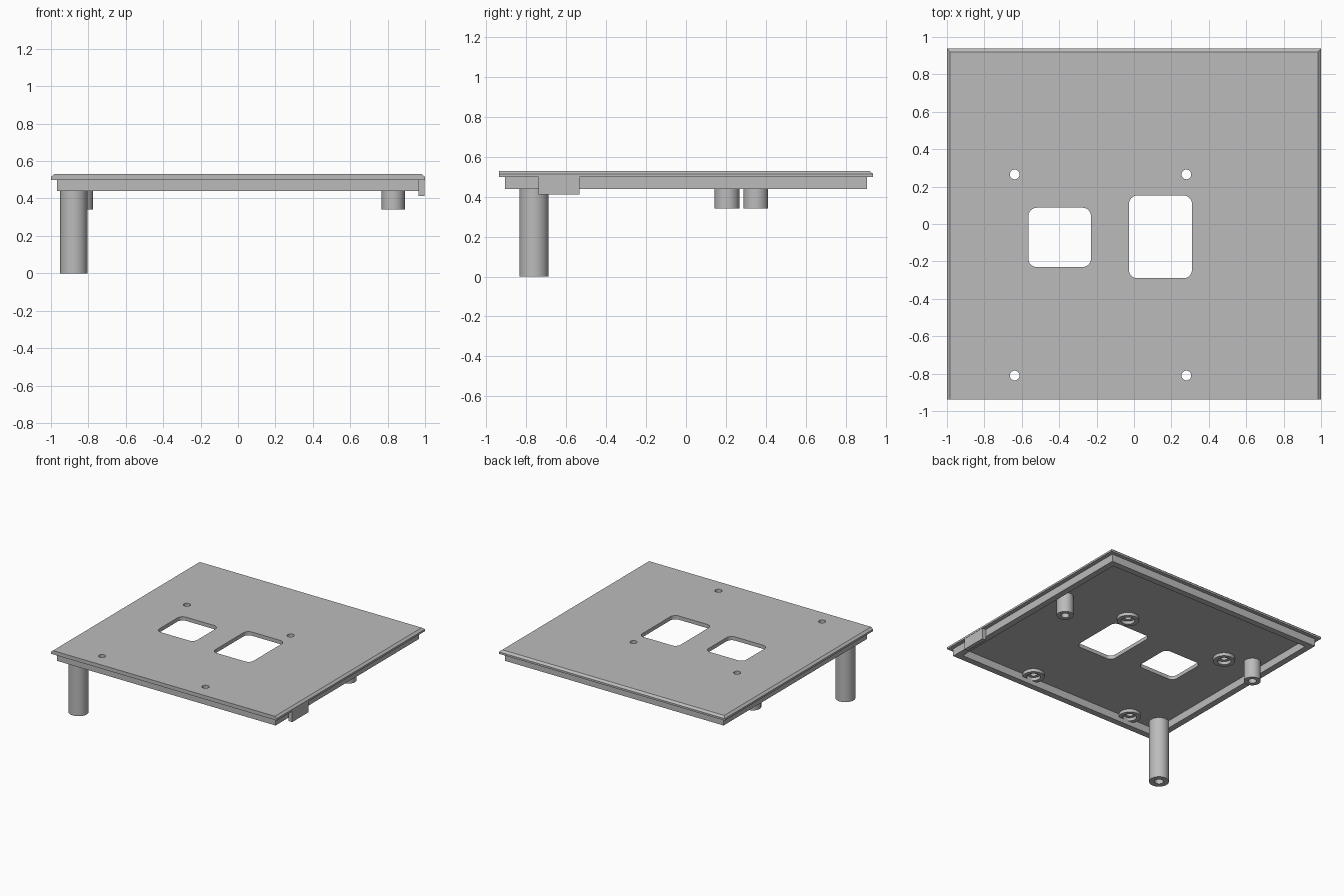
import bpy, bmesh, math

if "Cube" in bpy.data.objects:
    bpy.data.objects.remove(bpy.data.objects["Cube"])

grey = bpy.data.materials.new("plain grey")
grey.diffuse_color = (0.5, 0.5, 0.5, 1)
grey.use_nodes = True
grey.node_tree.nodes["Principled BSDF"].inputs["Base Color"].default_value = grey.diffuse_color


def finish(name, bm, smooth=False):
    bmesh.ops.remove_doubles(bm, verts=bm.verts, dist=1e-5)
    bmesh.ops.recalc_face_normals(bm, faces=bm.faces)
    me = bpy.data.meshes.new(name)
    bm.to_mesh(me)
    bm.free()
    ob = bpy.data.objects.new(name, me)
    bpy.context.collection.objects.link(ob)
    me.materials.append(grey)
    if smooth:
        bpy.ops.object.select_all(action='DESELECT')
        ob.select_set(True)
        bpy.context.view_layer.objects.active = ob
        bpy.ops.object.shade_smooth_by_angle(angle=math.radians(35))
    return ob


def loft(name, rings, closed=False, smooth=False):
    """Skin a list of equal-length point rings; cap the ends unless closed."""
    bm = bmesh.new()
    vs = [[bm.verts.new(p) for p in r] for r in rings]
    n = len(vs[0])
    pairs = list(zip(vs, vs[1:])) + ([(vs[-1], vs[0])] if closed else [])
    for a, b in pairs:
        for i in range(n):
            j = (i + 1) % n
            bm.faces.new((a[i], a[j], b[j], b[i]))
    if not closed:
        bm.faces.new(vs[0])
        bm.faces.new(vs[-1])
    return finish(name, bm, smooth)


def rect(x0, x1, y0, y1, z):
    return [(x0, y0, z), (x1, y0, z), (x1, y1, z), (x0, y1, z)]


def circle(x, y, r, z, n=40):
    return [(x + r * math.cos(2 * math.pi * i / n),
             y + r * math.sin(2 * math.pi * i / n), z) for i in range(n)]


def round_rect(x0, x1, y0, y1, r, z, n=8):
    pts = []
    corners = [(x1 - r, y1 - r), (x0 + r, y1 - r), (x0 + r, y0 + r), (x1 - r, y0 + r)]
    for k, (cx, cy) in enumerate(corners):
        for i in range(n + 1):
            a = math.pi / 2 * (k + i / n)
            pts.append((cx + r * math.cos(a), cy + r * math.sin(a), z))
    return pts


def cut(target, tool):
    tool.hide_render = True
    tool.hide_viewport = True
    mod = target.modifiers.new("cut", 'BOOLEAN')
    mod.operation = 'DIFFERENCE'
    mod.solver = 'EXACT'
    mod.object = tool


# Cover plate, chamfered along the sides and back
plate = loft("cover_plate", [
    rect(-1, 1, -0.937, 0.937, 0.50),
    rect(-1, 1, -0.937, 0.937, 0.515),
    rect(-0.983, 0.983, -0.937, 0.92, 0.53)])

# Two rounded windows
for x0, x1, y0, y1 in [(-0.565, -0.23, -0.23, 0.087), (-0.027, 0.31, -0.29, 0.152)]:
    cut(plate, loft("window_cutter",
                    [round_rect(x0, x1, y0, y1, 0.045, z) for z in (0.4, 0.6)]))

# Screw holes, each with a raised collar underneath
for x in (-0.638, 0.28):
    for y in (-0.81, 0.265):
        cut(plate, loft("screw_hole_cutter", [circle(x, y, 0.026, z) for z in (0.4, 0.6)]))
        loft("screw_collar", [circle(x, y, r, z) for r, z in
                              ((0.08, 0.50), (0.08, 0.475), (0.05, 0.475), (0.05, 0.50))],
             closed=True, smooth=True)

# Rim wall under the plate
ox, oy, t = 0.967, 0.906, 0.05
loft("rim", [rect(-ox + d, ox - d, -oy + d, oy - d, z)
             for d, z in ((0, 0.50), (0, 0.44), (t, 0.44), (t, 0.50))], closed=True)

# Side tab
loft("side_tab", [rect(0.965, 0.998, -0.74, -0.535, z) for z in (0.412, 0.50)])

# Hollow posts: long corner leg and two short standoffs
for name, x, y, r, z0, bore, depth in [
        ("corner_leg", -0.878, -0.762, 0.073, 0.0, 0.032, 0.3),
        ("right_standoff", 0.83, 0.205, 0.062, 0.342, 0.03, 0.12),
        ("left_standoff", -0.836, 0.35, 0.062, 0.342, 0.03, 0.12)]:
    loft(name, [circle(x, y, rr, z) for rr, z in
                ((r, 0.50), (r, z0), (bore, z0), (bore, z0 + depth))], smooth=True)
